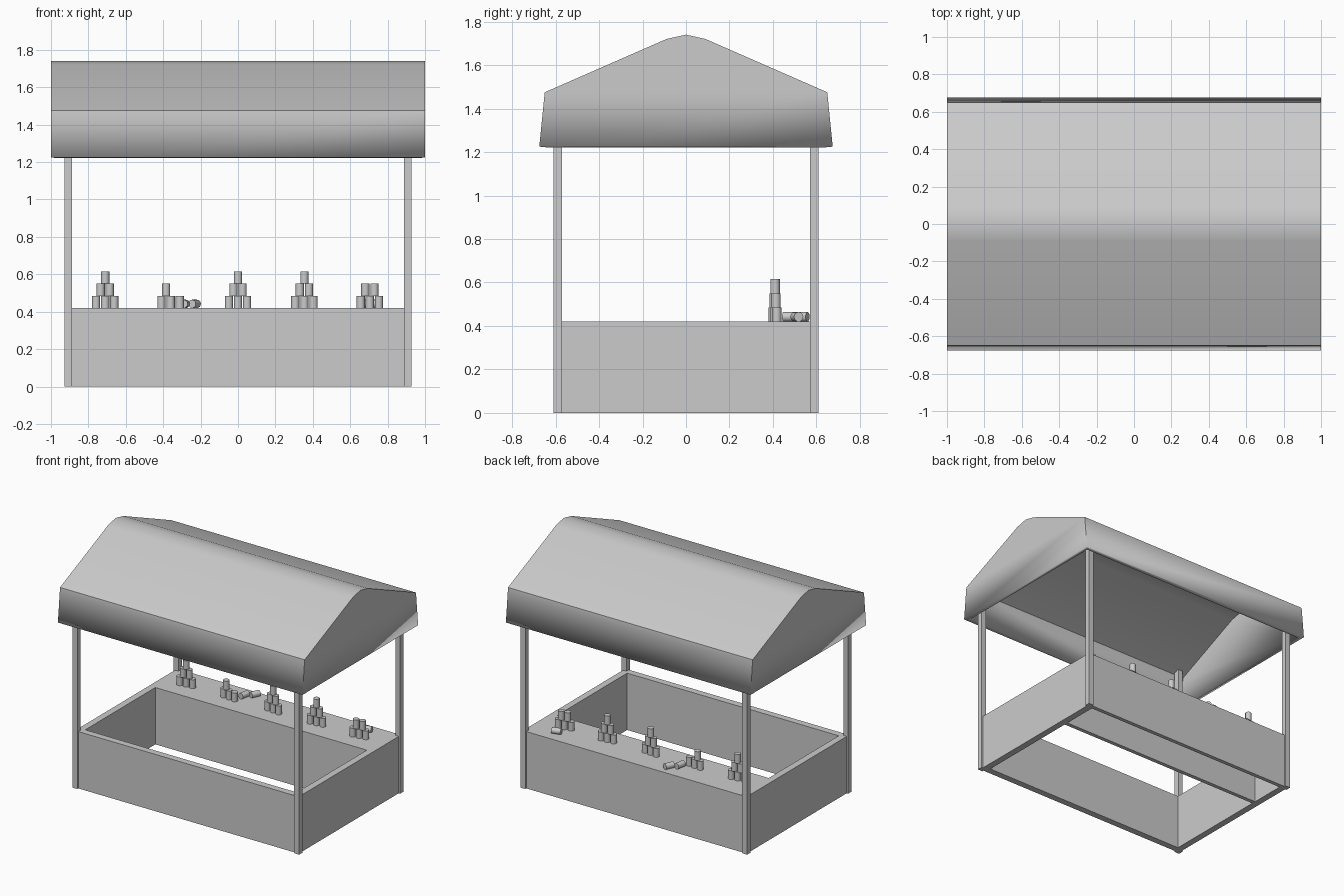
import bpy, bmesh, math

if "Cube" in bpy.data.objects:
    bpy.data.objects.remove(bpy.data.objects["Cube"])


def add_object(name, bm, smooth=False):
    mesh = bpy.data.meshes.new(name)
    bmesh.ops.recalc_face_normals(bm, faces=bm.faces)
    bm.to_mesh(mesh)
    bm.free()
    ob = bpy.data.objects.new(name, mesh)
    bpy.context.collection.objects.link(ob)
    if smooth:
        bpy.ops.object.select_all(action='DESELECT')
        ob.select_set(True)
        bpy.context.view_layer.objects.active = ob
        bpy.ops.object.shade_smooth_by_angle(angle=math.radians(30))
    return ob


def box(name, x0, x1, y0, y1, z0, z1):
    bm = bmesh.new()
    bmesh.ops.create_cube(bm, size=1)
    for v in bm.verts:
        v.co = ((x0 + x1) / 2 + v.co.x * (x1 - x0),
                (y0 + y1) / 2 + v.co.y * (y1 - y0),
                (z0 + z1) / 2 + v.co.z * (z1 - z0))
    return add_object(name, bm)


# canopy: gabled shell, open underneath, softened ridge
half = [(0.675, 1.225), (0.65, 1.475), (0.09, 1.72)]
profile = [(-y, z) for y, z in half] + [(0, 1.74)] + half[::-1]
bm = bmesh.new()
left, right = ([bm.verts.new((x, y, z)) for y, z in profile] for x in (-1, 1))
for i in range(len(profile) - 1):
    bm.faces.new((left[i], right[i], right[i + 1], left[i + 1]))
bm.faces.new(left)
bm.faces.new(right[::-1])
canopy = add_object("canopy", bm, smooth=True)
shell = canopy.modifiers.new("thickness", 'SOLIDIFY')
shell.thickness = 0.03
shell.offset = -1
shell.use_even_offset = True

# corner posts
for sx in (-1, 1):
    for sy in (-1, 1):
        x, y = sx * 0.907, sy * 0.59
        box("corner_post", x - 0.02, x + 0.02, y - 0.02, y + 0.02, 0, 1.47)

# counter walls, inner wall and shelf
H, X, Y, T = 0.42, 0.915, 0.598, 0.05
SHELF = 0.27
box("front_panel", -X + T, X - T, -Y, -Y + T, 0, H)
box("back_panel", -X + T, X - T, Y - T * 0.6, Y, 0, H)
for s in (-1, 1):
    a, b = sorted((s * X, s * (X - T)))
    box("side_panel", a, b, -Y, Y, 0, H)
box("shelf_inner_wall", -X + T, X - T, SHELF, SHELF + 0.03, 0, H)
box("shelf_top", -X + T, X - T, SHELF, Y, H - 0.03, H)

# cans
R, CH, GAP = 0.022, 0.065, 0.049


def can(x, y, z, lying=None):
    bm = bmesh.new()
    bmesh.ops.create_cone(bm, cap_ends=True, segments=16,
                          radius1=R, radius2=R, depth=CH)
    ob = add_object("can", bm, smooth=True)
    ob.location = (x, y, z)
    if lying is not None:
        ob.rotation_euler = (0, math.pi / 2, math.radians(lying))


def stack(cx, rows, turn=0.12, cy=0.41):
    for level, offsets in enumerate(rows):
        for o in offsets:
            can(cx + o * GAP * math.cos(turn), cy + o * GAP * math.sin(turn),
                H + CH * (level + 0.5))


base, middle, top = (-1, 0, 1), (-0.5, 0.5), (0,)
stack(-0.71, (base, middle, top))
stack(-0.36, (base, (-0.5,)), -0.1)
stack(0.0, (base, middle, top), -0.1)
stack(0.355, (base, middle, top), 0.1)
stack(0.705, (base, middle), 0.15)

# knocked-over cans
can(-0.285, 0.478, H + R, 80)
can(-0.232, 0.53, H + R, 65)
can(0.70, 0.51, H + R, 15)
